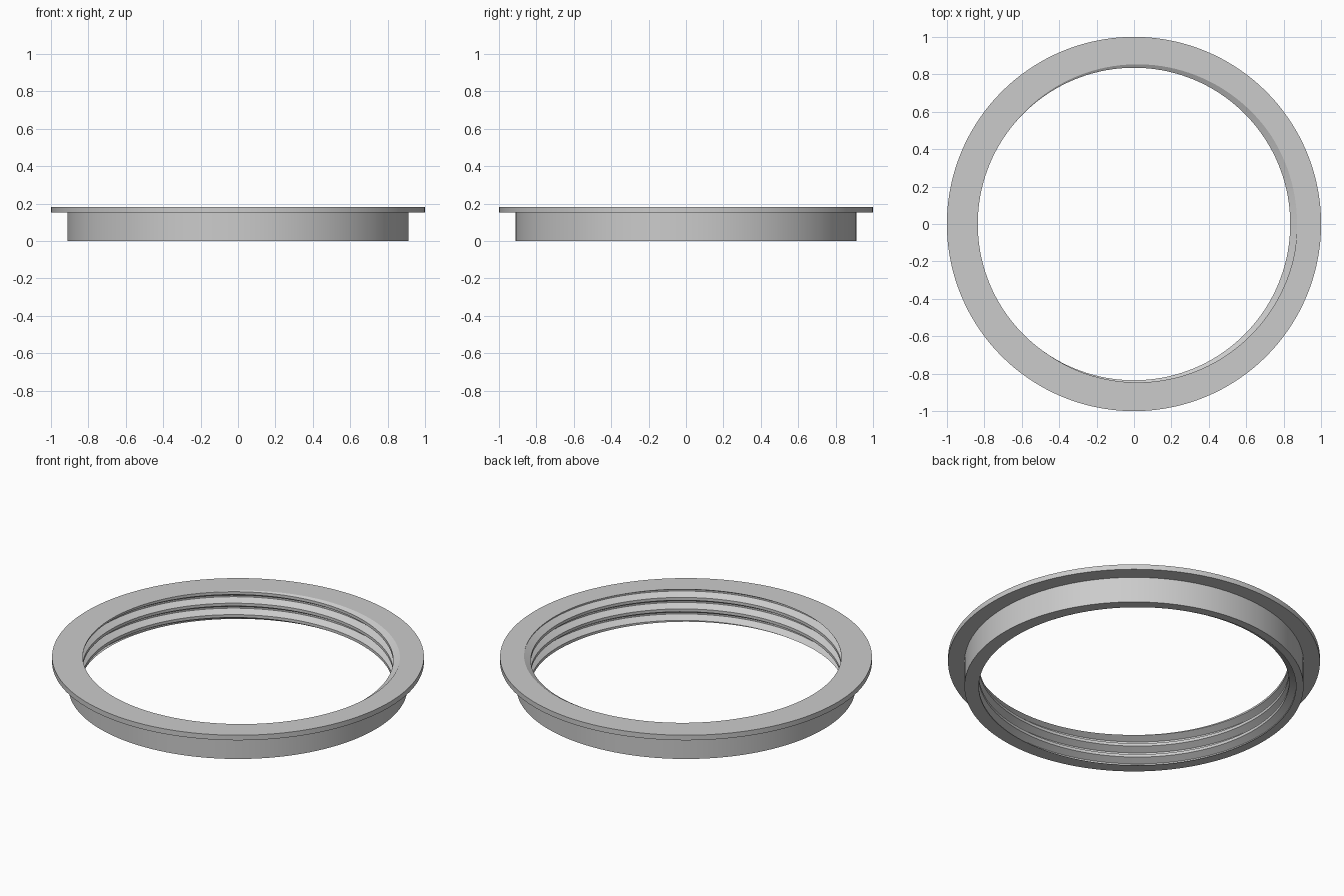
import bpy, bmesh, math

if "Cube" in bpy.data.objects:
    bpy.data.objects.remove(bpy.data.objects["Cube"])

N = 144                        # segments around
TOP, LIP = 0.182, 0.152        # top of flange, underside of flange
R_FLANGE, R_BODY = 1.0, 0.912
R_CREST, R_ROOT = 0.835, 0.8715
P = 0.068                      # thread pitch
C = P / 8                      # half width of the crest flat
F = (R_ROOT - R_CREST) * math.tan(math.radians(30))   # flank height


def crest_z(a):
    # height of one thread crest at angle a, right-handed helix
    return TOP - 0.002 + P * (a - math.pi) / (2 * math.pi)


def thread_radius(z, a):
    # 60 degree truncated thread profile
    d = (z - crest_z(a)) % P
    d = min(d, P - d)
    t = min(max((d - C) / F, 0), 1)
    return R_CREST + (R_ROOT - R_CREST) * t


# heights of the thread corners relative to the crest, for all turns
corners = [k * P + o for k in range(-4, 3) for o in (-C - F, -C, C, C + F)]

bm = bmesh.new()
columns = []
for i in range(N + 1):
    a = 2 * math.pi * i / N
    # bore with thread, cut off flat at the bottom and top
    prof = []
    for h in corners:
        z = min(max(crest_z(a) + h, 0), TOP)
        prof.append((thread_radius(z, a), z))
    # flange and body
    prof += [(R_FLANGE, TOP), (R_FLANGE, LIP), (R_BODY, LIP), (R_BODY, 0)]
    columns.append([bm.verts.new((r * math.cos(a), r * math.sin(a), z)) for r, z in prof])

for c0, c1 in zip(columns, columns[1:]):
    n = len(c0)
    for j in range(n):
        k = (j + 1) % n
        bm.faces.new((c0[j], c0[k], c1[k], c1[j]))

# close the seam and remove the collapsed rows
bmesh.ops.remove_doubles(bm, verts=bm.verts[:], dist=1e-5)
bmesh.ops.dissolve_degenerate(bm, dist=1e-5, edges=bm.edges[:])
bmesh.ops.recalc_face_normals(bm, faces=bm.faces[:])

mesh = bpy.data.meshes.new("threaded_ring")
bm.to_mesh(mesh)
bm.free()
ring = bpy.data.objects.new("threaded_ring", mesh)
bpy.context.collection.objects.link(ring)

grey = bpy.data.materials.new("grey")
grey.diffuse_color = (0.6, 0.6, 0.6, 1)
grey.use_nodes = True
grey.node_tree.nodes["Principled BSDF"].inputs["Base Color"].default_value = grey.diffuse_color
mesh.materials.append(grey)

bpy.context.view_layer.objects.active = ring
ring.select_set(True)
bpy.ops.object.shade_smooth_by_angle(angle=math.radians(25))
